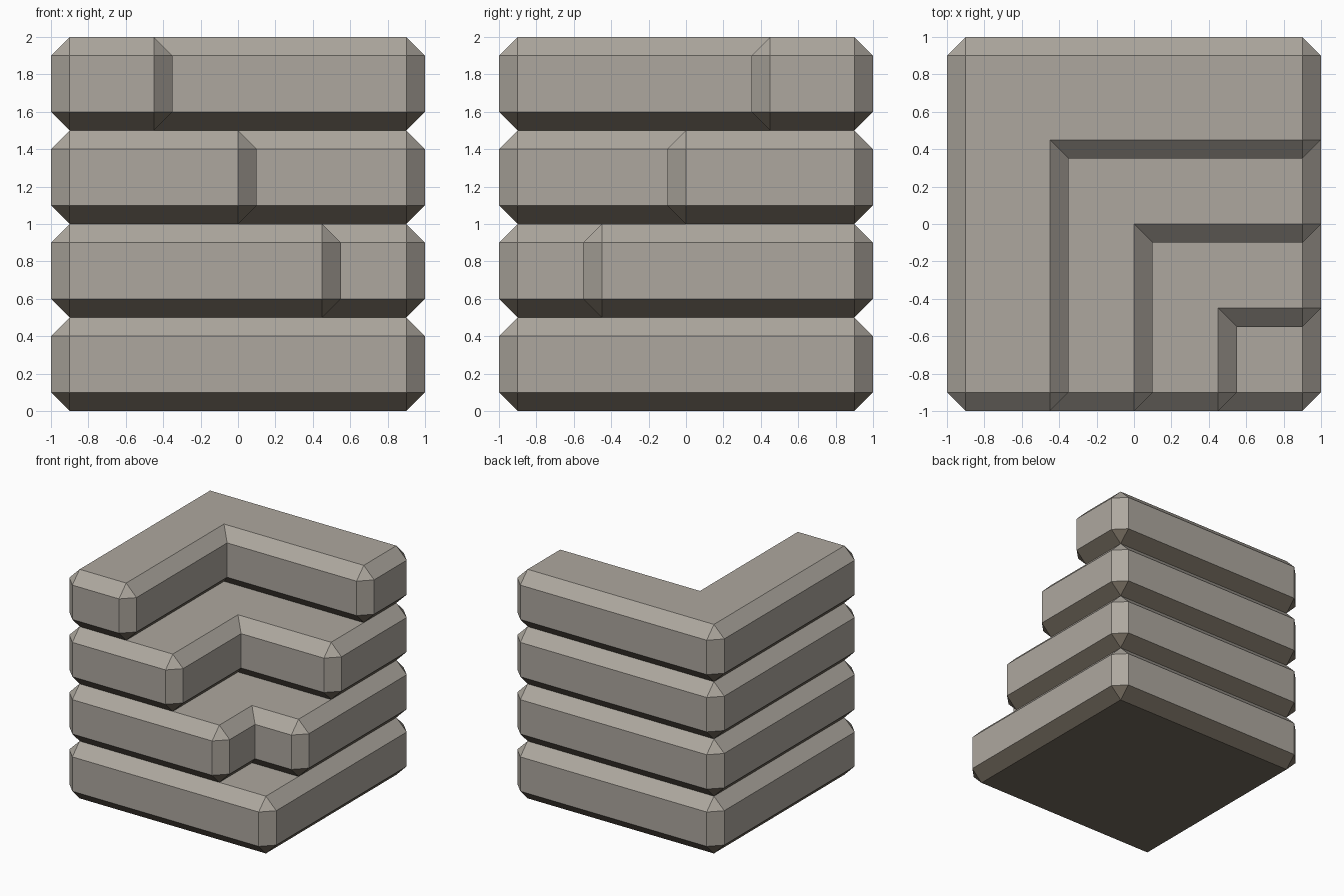
import bpy, bmesh
from mathutils import Vector

if "Cube" in bpy.data.objects:
    bpy.data.objects.remove(bpy.data.objects["Cube"])

BEVEL, HEIGHT, EDGE = 0.1, 0.5, 0.9


def material(name, rgb):
    m = bpy.data.materials.new(name)
    m.diffuse_color = (*rgb, 1)
    m.use_nodes = True
    m.node_tree.nodes["Principled BSDF"].inputs["Base Color"].default_value = m.diffuse_color
    return m


stone = material("warm grey stone", (0.42, 0.39, 0.345))
under = material("dark brown underside", (0.175, 0.148, 0.113))


def rings(cap):
    """Cap outline with doubled corners, and the same outline pushed out by the bevel."""
    inner, outer = [], []
    for i, p in enumerate(cap):
        a = (p - cap[i - 1]).normalized()
        b = (cap[(i + 1) % len(cap)] - p).normalized()
        na, nb = Vector((a.y, -a.x)) * BEVEL, Vector((b.y, -b.x)) * BEVEL
        inner += [p, p]
        if a.x * b.y - a.y * b.x > 0:      # outside corner: chamfered
            outer += [p + na, p + nb]
        else:                              # inside corner: stays sharp
            outer += [p + na + nb] * 2
    return inner, outer


def slab(name, cap, z):
    inner, outer = rings([Vector(p) for p in cap])
    bm = bmesh.new()
    levels = [(inner, 0), (outer, BEVEL), (outer, HEIGHT - BEVEL), (inner, HEIGHT)]
    loops = [[bm.verts.new((p.x, p.y, z + h)) for p in ring] for ring, h in levels]
    n = len(inner)
    for lo, hi in zip(loops, loops[1:]):
        for i in range(n):
            j = (i + 1) % n
            bm.faces.new((lo[i], lo[j], hi[j], hi[i]))
    bm.faces.new(loops[0][::2][::-1])
    bm.faces.new(loops[3][::2])
    bmesh.ops.remove_doubles(bm, verts=bm.verts, dist=1e-4)
    loose = [v for v in bm.verts if not v.link_faces]
    bmesh.ops.delete(bm, geom=loose, context='VERTS')
    bmesh.ops.recalc_face_normals(bm, faces=bm.faces)
    bm.normal_update()
    for f in bm.faces:                     # downward faces are dark
        f.material_index = 1 if f.normal.z < -0.1 else 0
    mesh = bpy.data.meshes.new(name)
    bm.to_mesh(mesh)
    bm.free()
    mesh.materials.append(stone)
    mesh.materials.append(under)
    bpy.context.collection.objects.link(bpy.data.objects.new(name, mesh))


# Full square base slab
e = EDGE
slab("base_slab", [(-e, -e), (e, -e), (e, e), (-e, e)], 0)

# L-shaped slabs, each with a larger notch at the front right
for k, c in enumerate((0.45, 0.0, -0.45), 1):
    slab(f"step_slab_{k}", [(-e, -e), (c, -e), (c, -c), (e, -c), (e, e), (-e, e)], k * HEIGHT)
